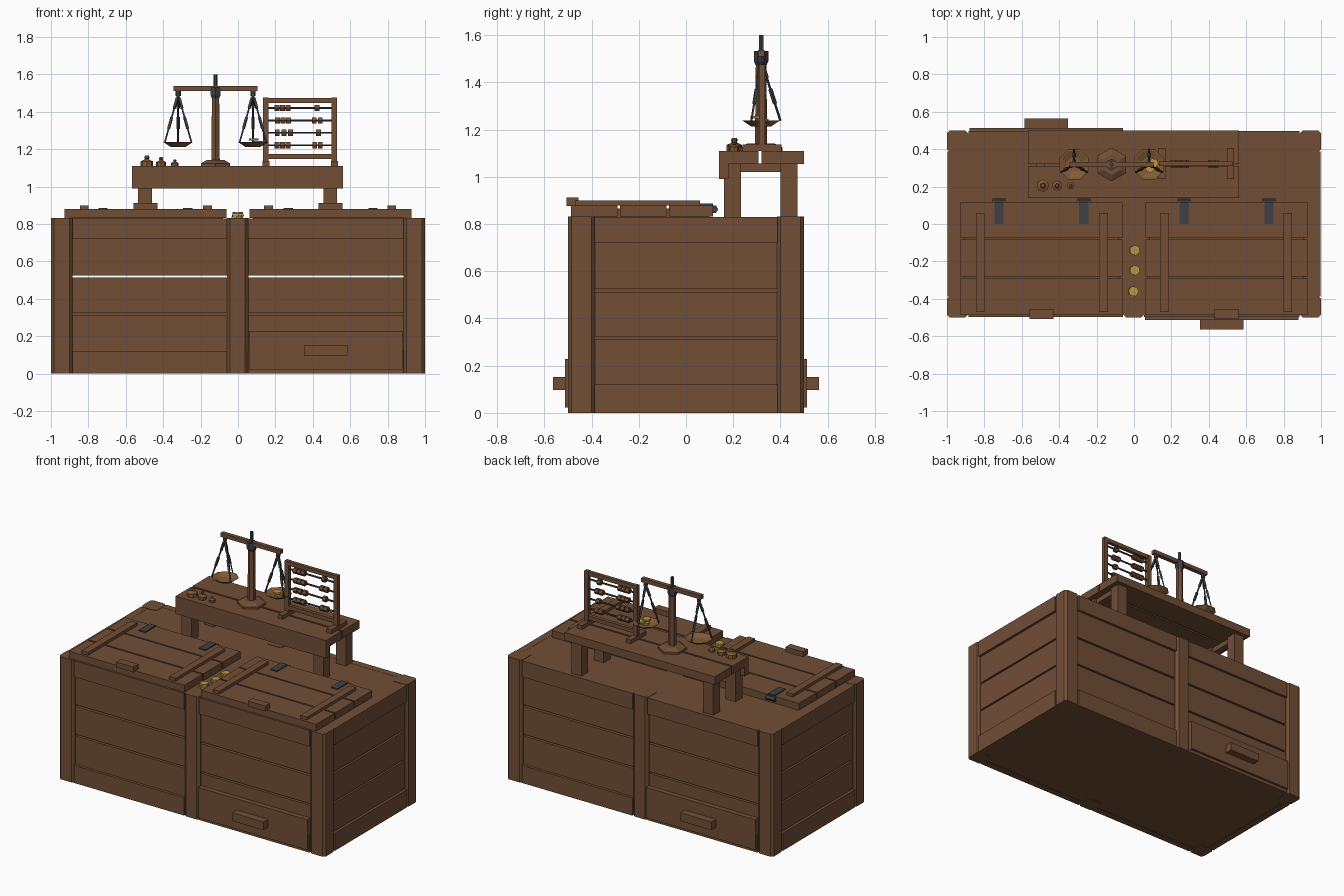
import bpy, bmesh, math
from mathutils import Vector

if "Cube" in bpy.data.objects:
    bpy.data.objects.remove(bpy.data.objects["Cube"])

def mat(name, c):
    m = bpy.data.materials.new(name)
    m.diffuse_color = (*c, 1)
    m.use_nodes = True
    m.node_tree.nodes["Principled BSDF"].inputs["Base Color"].default_value = m.diffuse_color
    return m

WOOD = mat("brown_wood", (0.165, 0.077, 0.037))
IRON = mat("dark_iron", (0.05, 0.053, 0.06))
GOLD = mat("gold", (0.48, 0.31, 0.05))
BRONZE = mat("bronze", (0.22, 0.105, 0.038))

def finish(bm, name, m):
    bmesh.ops.recalc_face_normals(bm, faces=bm.faces)
    me = bpy.data.meshes.new(name)
    bm.to_mesh(me)
    bm.free()
    me.materials.append(m)
    ob = bpy.data.objects.new(name, me)
    bpy.context.collection.objects.link(ob)
    return ob

def box(name, x, y, z, m=WOOD, chamfer=0):
    """Box from (min, max) ranges; chamfer cuts the vertical edges."""
    bm = bmesh.new()
    bmesh.ops.create_cube(bm, size=1)
    for v in bm.verts:
        v.co = Vector([r[0] if c < 0 else r[1] for c, r in zip(v.co, (x, y, z))])
    if chamfer:
        e = [e for e in bm.edges if abs(e.verts[0].co.z - e.verts[1].co.z) > 1e-4]
        bmesh.ops.bevel(bm, geom=e, offset=chamfer, segments=1, affect='EDGES')
    return finish(bm, name, m)

def lathe(name, cx, cy, profile, m, n=6, turn=0.0):
    """Faceted turned solid from (radius, z) pairs."""
    bm = bmesh.new()
    rings = [[bm.verts.new((cx + r * math.cos(turn + math.tau * i / n),
                            cy + r * math.sin(turn + math.tau * i / n), z))
              for i in range(n)] for r, z in profile]
    for a, b in zip(rings, rings[1:]):
        for i in range(n):
            j = (i + 1) % n
            bm.faces.new((a[i], a[j], b[j], b[i]))
    bm.faces.new(rings[0])
    bm.faces.new(rings[-1])
    return finish(bm, name, m)

def rod(name, p, q, r, m, n=6):
    """Straight faceted bar between two points."""
    p, q = Vector(p), Vector(q)
    ob = lathe(name, 0, 0, [(r, 0), (r, (q - p).length)], m, n)
    ob.rotation_euler = (q - p).to_track_quat('Z', 'Y').to_euler()
    ob.location = p
    return ob

def rng(a, b, s=1):
    return (a, b) if s > 0 else (-b, -a)

# chest: corner and middle posts
for sx in (-1, 1):
    for sy in (-1, 1):
        box("corner_post", rng(0.885, 1, sx), rng(0.385, 0.5, sy), (0, 0.832), WOOD, 0.016)
for sy in (-1, 1):
    box("middle_post", (-0.06, 0.056), rng(0.385, 0.5, sy), (0, 0.832), WOOD, 0.018)

# chest walls: flush rails with recessed planks between, thin gaps
ROWS = [(0, 0.12, 0), (0.118, 0.312, 0.018), (0.323, 0.513, 0.018),
        (0.525, 0.722, 0.018), (0.72, 0.83, 0)]
for z0, z1, d in ROWS:
    for s in (-1, 1):
        for x in ((-0.885, -0.058), (0.054, 0.885)):
            box("long_wall_plank", x, rng(0.45, 0.497 - d, s), (z0, z1))
        box("end_wall_plank", rng(0.95, 0.998 - d, s), (-0.387, 0.387), (z0, z1))

# top deck, floor, inner shelf and divider
box("top_deck", (-0.952, 0.952), (-0.452, 0.452), (0.8, 0.829))
box("floor", (-0.96, 0.96), (-0.46, 0.46), (0.003, 0.02))
box("inner_shelf", (-0.95, 0.95), (-0.45, 0.45), (0.305, 0.33))
box("divider", (-0.02, 0.02), (-0.45, 0.45), (0.02, 0.8))

# drawers: front right and back left
for s in (1, -1):
    box("drawer_front", rng(0.06, 0.88, s), rng(-0.513, -0.48, s), (0.022, 0.228))
    box("drawer_handle", rng(0.352, 0.585, s), rng(-0.563, -0.512, s), (0.097, 0.153))

# lids with battens, handle and hinges
for s in (-1, 1):
    for y in ((-0.487, -0.29), (-0.28, -0.083), (-0.073, 0.115)):
        box("lid_plank", rng(0.062, 0.928, s), y, (0.832, 0.879))
    box("lid_underside", rng(0.08, 0.91, s), (-0.47, 0.1), (0.829, 0.865))
    for a in (0.14, 0.798):
        box("lid_batten", rng(a, a + 0.048, s), (-0.47, 0.06), (0.878, 0.899))
    box("lid_handle", rng(0.43, 0.56, s), (-0.507, -0.455), (0.876, 0.912))
    for hx in (0.268, 0.722):
        box("hinge_strap", rng(hx - 0.025, hx + 0.025, s), (0, 0.115), (0.876, 0.886), IRON)
        rod("hinge_barrel", (s * hx - 0.035, 0.118, 0.862), (s * hx + 0.035, 0.118, 0.862), 0.018, IRON)

# coins on the middle of the deck
for x, y, n in ((0.002, -0.14, 2), (0.002, -0.247, 2), (-0.008, -0.36, 3)):
    for k in range(n):
        z = 0.829 + 0.012 * k
        lathe("coin", x + 0.003 * k, y, [(0.029, z), (0.029, z + 0.011)], GOLD, 6, 0.5 + 0.2 * k)

# raised counter
box("counter_front_plank", (-0.567, 0.562), (0.14, 0.307), (1.055, 1.11))
box("counter_back_plank", (-0.567, 0.562), (0.32, 0.5), (1.055, 1.11))
box("counter_apron", (-0.567, 0.562), (0.14, 0.18), (0.99, 1.056))
for x in ((-0.535, -0.46), (0.456, 0.53)):
    for y in ((0.16, 0.232), (0.4, 0.472)):
        box("counter_leg", x, y, (0.829, 1.056))
    box("counter_cleat", (x[0] + 0.015, x[1] - 0.015), (0.23, 0.4), (1.02, 1.056))

# balance scale: base, column, collar, finial and beam
SX, SY = -0.12, 0.318
lathe("scale_base", SX, SY, [(0.09, 1.11), (0.09, 1.124), (0.055, 1.142)], WOOD, 6, math.pi / 6)
lathe("scale_column", SX, SY, [(0.026, 1.14), (0.022, 1.52)], WOOD, 6, math.pi / 6)
lathe("scale_collar", SX, SY, [(0.022, 1.47), (0.031, 1.49), (0.031, 1.532)], IRON, 6, math.pi / 6)
lathe("scale_finial", SX, SY, [(0.011, 1.53), (0.011, 1.6)], IRON, 6)
box("scale_beam", (-0.345, 0.105), (SY - 0.014, SY + 0.014), (1.51, 1.537))

# pans hung from three linked chains each
for px in (-0.32, 0.08):
    lathe("scale_pan", px, SY, [(0.045, 1.213), (0.086, 1.238), (0.078, 1.238), (0.04, 1.222)],
          BRONZE, 8, math.pi / 8)
    lathe("pan_hook", px, SY, [(0.014, 1.485), (0.014, 1.512)], IRON)
    for a in (90, 210, 330):
        top = Vector((px, SY, 1.495))
        low = Vector((px + 0.082 * math.cos(math.radians(a)),
                      SY + 0.082 * math.sin(math.radians(a)), 1.237))
        rod("pan_chain", top, low, 0.005, IRON, 4)
        for t, u in ((0.08, 0.3), (0.48, 0.72)):
            rod("chain_link", top.lerp(low, t), top.lerp(low, u), 0.009, IRON, 4)

# coins in the right pan
for x, y, z in ((0.09, 0.31, 1.222), (0.105, 0.325, 1.234), (0.085, 0.3, 1.246)):
    lathe("pan_coin", x, y, [(0.027, z), (0.027, z + 0.011)], GOLD, 6, x * 9)

# weights with knobs
for x, r, h in ((-0.487, 0.033, 0.055), (-0.411, 0.027, 0.047), (-0.338, 0.02, 0.036)):
    lathe("weight", x, 0.205, [(r, 1.11), (r, 1.11 + 0.45 * h), (r * 0.45, 1.11 + 0.6 * h),
          (r * 0.3, 1.11 + 0.7 * h), (r * 0.45, 1.11 + 0.8 * h), (r * 0.3, 1.11 + h)], BRONZE, 8)

# abacus frame and feet
AY = 0.322
for x in (0.134, 0.5):
    box("abacus_stile", (x, x + 0.03), (AY - 0.013, AY + 0.013), (1.13, 1.475))
    box("abacus_foot", (x - 0.003, x + 0.034), (0.24, 0.405), (1.11, 1.136))
for z in (1.148, 1.447):
    box("abacus_rail", (0.16, 0.504), (AY - 0.012, AY + 0.012), (z, z + 0.027))

# abacus rods and beads
for z, beads in ((1.42, (0.208, 0.238, 0.268, 0.423)),
                 (1.354, (0.212, 0.241, 0.27, 0.408, 0.44)),
                 (1.288, (0.21, 0.245, 0.28, 0.43)),
                 (1.221, (0.208, 0.237, 0.268, 0.41, 0.44))):
    rod("abacus_rod", (0.155, AY, z), (0.51, AY, z), 0.006, IRON)
    for x in beads:
        rod("abacus_bead", (x - 0.013, AY, z), (x + 0.013, AY, z), 0.019, WOOD)
